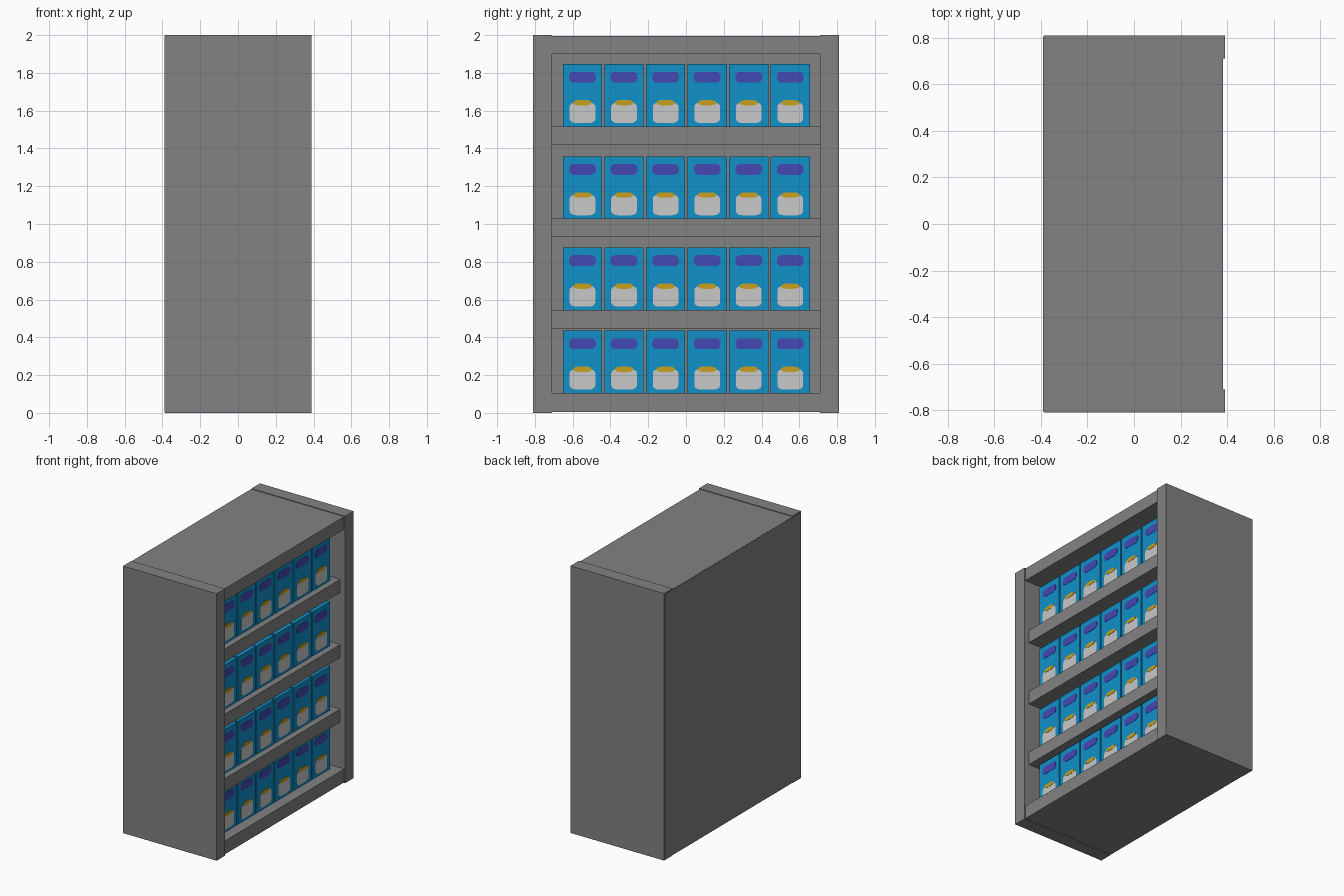
import bpy, bmesh, math

if "Cube" in bpy.data.objects:
    bpy.data.objects.remove(bpy.data.objects["Cube"])


def material(name, rgb):
    m = bpy.data.materials.new(name)
    m.diffuse_color = (*rgb, 1)
    m.use_nodes = True
    m.node_tree.nodes["Principled BSDF"].inputs["Base Color"].default_value = m.diffuse_color
    return m


GREY = material("cabinet grey", (0.223, 0.223, 0.223))
BLUE = material("pack blue", (0.005, 0.283, 0.584))
PURPLE = material("label purple", (0.06, 0.065, 0.456))
WHITE = material("jar white", (0.578, 0.578, 0.578))
GOLD = material("lid gold", (0.578, 0.352, 0.013))


def add_box(bm, x, y, z, mat=0):
    """Box from (min, max) ranges."""
    v = [bm.verts.new((a, b, c)) for a in x for b in y for c in z]
    for f in ((0, 1, 3, 2), (4, 6, 7, 5), (0, 4, 5, 1),
              (2, 3, 7, 6), (0, 2, 6, 4), (1, 5, 7, 3)):
        bm.faces.new([v[i] for i in f]).material_index = mat


def add_plate(bm, outline, x0, x1, mat):
    """Thin plate facing +x, from a counter-clockwise (y, z) outline."""
    back = [bm.verts.new((x0, y, z)) for y, z in outline]
    front = [bm.verts.new((x1, y, z)) for y, z in outline]
    faces = [bm.faces.new(front)]
    n = len(outline)
    for i in range(n):
        j = (i + 1) % n
        faces.append(bm.faces.new((back[i], back[j], front[j], front[i])))
    for f in faces:
        f.material_index = mat


def rounded(cz, hw, hh, r, rz=None, seg=4):
    """Rounded rectangle outline centred on y = 0."""
    rz = rz or r
    pts = []
    for k, (sy, sz) in enumerate(((1, 1), (-1, 1), (-1, -1), (1, -1))):
        for i in range(seg + 1):
            a = math.pi / 2 * (k + i / seg)
            pts.append((sy * (hw - r) + r * math.cos(a),
                        cz + sz * (hh - rz) + rz * math.sin(a)))
    return pts


def mesh_from(bm, name, mats):
    bmesh.ops.recalc_face_normals(bm, faces=bm.faces)
    me = bpy.data.meshes.new(name)
    bm.to_mesh(me)
    bm.free()
    for m in mats:
        me.materials.append(m)
    return me


def place(name, me, loc=(0, 0, 0)):
    ob = bpy.data.objects.new(name, me)
    ob.location = loc
    bpy.context.collection.objects.link(ob)
    return ob


def box_object(name, x, y, z):
    bm = bmesh.new()
    add_box(bm, x, y, z)
    return place(name, mesh_from(bm, name, [GREY]))


# Cabinet shell: sides stand slightly proud of the top, base and back
box_object("side_panel_left", (-0.386, 0.39), (-0.81, -0.71), (0, 2))
box_object("side_panel_right", (-0.386, 0.39), (0.71, 0.81), (0, 2))
box_object("top_panel", (-0.386, 0.383), (-0.71, 0.71), (1.9, 1.995))
box_object("base_panel", (-0.386, 0.383), (-0.71, 0.71), (0.005, 0.105))
box_object("back_panel", (-0.39, -0.3), (-0.804, 0.804), (0.006, 1.994))

# Shelves, set back from the front edge
for i, z in enumerate((0.447, 0.93, 1.418)):
    box_object(f"shelf_{i + 1}", (-0.3, 0.35), (-0.71, 0.71), (z, z + 0.098))

# Pack: blue carton with a purple label and a jar picture on its front
bm = bmesh.new()
add_box(bm, (-0.15, 0), (-0.104, 0.104), (0, 0.33), 0)
add_plate(bm, rounded(0.261, 0.071, 0.029, 0.025), 0, 0.002, 1)
add_plate(bm, rounded(0.073, 0.068, 0.055, 0.035, 0.022), 0, 0.002, 2)
add_plate(bm, rounded(0.126, 0.048, 0.014, 0.03, 0.012), 0, 0.004, 3)
pack = mesh_from(bm, "pack", [BLUE, PURPLE, WHITE, GOLD])

# Four rows of six packs
for row, z in enumerate((0.105, 0.545, 1.028, 1.516)):
    for col in range(6):
        place(f"pack_{row + 1}_{col + 1}", pack,
              (0.303, (col - 2.5) * 0.22 + 0.002, z))
